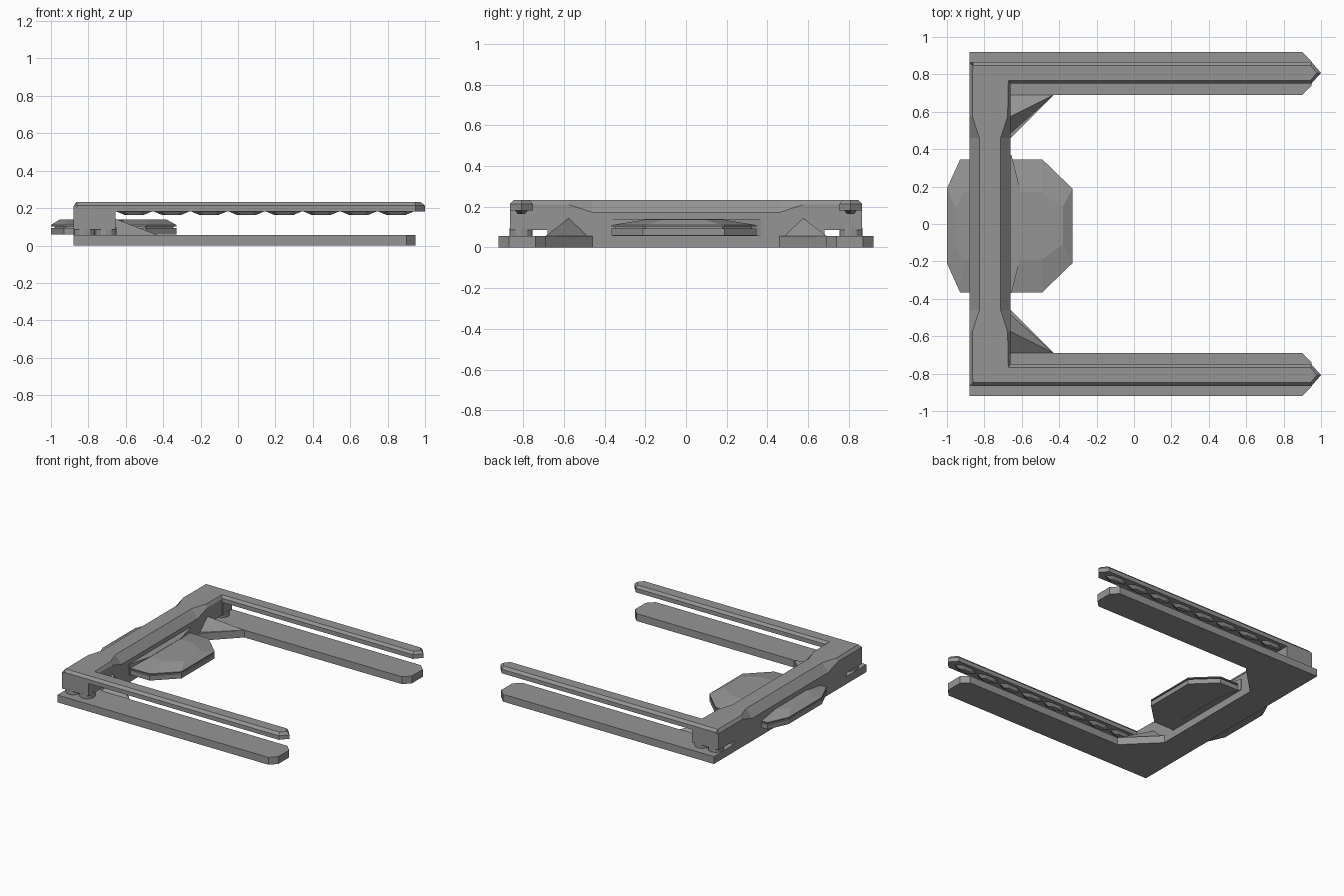
import bpy, bmesh

cube = bpy.data.objects.get("Cube")
if cube:
    bpy.data.objects.remove(cube, do_unlink=True)

grey = bpy.data.materials.new("plain grey")
grey.use_nodes = True
grey.diffuse_color = (0.3, 0.3, 0.3, 1)
grey.node_tree.nodes["Principled BSDF"].inputs["Base Color"].default_value = (0.3, 0.3, 0.3, 1)


def finish(name, bm):
    """Turn a bmesh into a grey object with outward normals."""
    bmesh.ops.recalc_face_normals(bm, faces=bm.faces[:])
    mesh = bpy.data.meshes.new(name)
    bm.to_mesh(mesh)
    bm.free()
    mesh.materials.append(grey)
    obj = bpy.data.objects.new(name, mesh)
    bpy.context.collection.objects.link(obj)
    return obj


def loft(name, rings):
    """Skin a stack of equal-length point rings and cap both ends."""
    bm = bmesh.new()
    loops = [[bm.verts.new(p) for p in ring] for ring in rings]
    n = len(loops[0])
    for a, b in zip(loops, loops[1:]):
        for i in range(n):
            j = (i + 1) % n
            bm.faces.new((a[i], a[j], b[j], b[i]))
    bm.faces.new(loops[0])
    bm.faces.new(loops[-1])
    return finish(name, bm)


def level(outline, z):
    return [(x, y, z) for x, y in outline]


def hull(name, points):
    bm = bmesh.new()
    verts = [bm.verts.new(p) for p in points]
    bmesh.ops.convex_hull(bm, input=verts)
    bmesh.ops.dissolve_limit(bm, angle_limit=0.01, verts=bm.verts[:], edges=bm.edges[:])
    return finish(name, bm)


def foot(name, x, y):
    bm = bmesh.new()
    bmesh.ops.create_cone(bm, cap_ends=True, segments=12, radius1=0.056, radius2=0.056, depth=0.05)
    bmesh.ops.translate(bm, vec=(x, y, 0.07), verts=bm.verts[:])
    return finish(name, bm)


# Base: U-shaped plate with clipped arm tips
half = [(-0.66, 0.46), (-0.43, 0.69), (0.9, 0.69), (0.95, 0.74),
        (0.95, 0.87), (0.9, 0.92), (-0.88, 0.92)]
outline = half + [(x, -y) for x, y in reversed(half)]
loft("base_plate", [level(outline, 0), level(outline, 0.056)])

# Upper frame: one mitred bar running arm, crossbar, arm
def bar_ring(outer, inner, z_low, z_side):
    (ox, oy), (ix, iy), (tx, ty), (sx, sy) = outer[0], inner[0], outer[1], inner[1]
    return [(ox, oy, z_low), (ox, oy, z_side), (tx, ty, 0.232),
            (sx, sy, 0.232), (ix, iy, z_side), (ix, iy, z_low)]

def cross_ring(y, inset, z_side, z_low):
    return bar_ring([(-0.88, y), (-0.88 + inset, y)], [(-0.66, y), (-0.66 - inset, y)], z_low, z_side)

def corner_ring(s, z_low):
    return bar_ring([(-0.88, s * 0.865), (-0.862, s * 0.847)],
                    [(-0.66, s * 0.752), (-0.672, s * 0.768)], z_low, 0.21)

loft("crossbar", [corner_ring(-1, 0.085), cross_ring(-0.575, 0.016, 0.21, 0.085),
                  cross_ring(-0.46, 0.053, 0.172, 0.085), cross_ring(0.46, 0.053, 0.172, 0.085),
                  cross_ring(0.575, 0.016, 0.21, 0.085), corner_ring(1, 0.085)])

# Solid wall joining crossbar and base
wall = [(-0.88, -0.68), (-0.66, -0.68), (-0.66, 0.68), (-0.88, 0.68)]
loft("lower_wall", [level(wall, 0.03), level(wall, 0.1)])

# Inner bulge of the wall behind the pad
bulge = [(-0.67, -0.37), (-0.655, -0.37), (-0.61, -0.19), (-0.61, 0.19), (-0.655, 0.37), (-0.67, 0.37)]
loft("wall_bulge", [level(bulge, 0.056), level(bulge, 0.14)])

for s, side in ((1, "back"), (-1, "front")):
    # Corner block over the feet
    block = [(-0.88, s * 0.752), (-0.655, s * 0.752), (-0.655, s * 0.865), (-0.88, s * 0.865)]
    loft(side + "_corner_block", [level(block, 0.085), level(block, 0.205)])
    for x, place in ((-0.82, "outer"), (-0.705, "inner")):
        foot(f"{side}_{place}_foot", x, s * 0.81)

    # Upper arm with bevelled top and pointed end
    rim = [(-0.67, s * 0.752), (0.95, s * 0.752), (1.0, s * 0.808), (0.95, s * 0.865), (-0.86, s * 0.865)]
    top = [(-0.672, s * 0.768), (0.945, s * 0.768), (0.978, s * 0.808), (0.945, s * 0.847), (-0.862, s * 0.847)]
    loft(side + "_upper_arm", [level(rim, 0.182), level(rim, 0.213), level(top, 0.232)])

    # Row of tapered grips under the arm
    for i in range(8):
        x = -0.555 + 0.2 * i
        wide = [(x - 0.1, s * 0.808), (x - 0.05, s * 0.775), (x + 0.05, s * 0.775),
                (x + 0.1, s * 0.808), (x + 0.05, s * 0.841), (x - 0.05, s * 0.841)]
        narrow = [(x + (px - x) * 0.5, s * 0.808 + (py - s * 0.808) * 0.5) for px, py in wide]
        loft(f"{side}_grip_{i + 1}", [level(wide, 0.184), level(narrow, 0.163)])

    # Sloped gusset in the inner corner
    hull(side + "_gusset", [(-0.67, s * 0.46, 0.04), (-0.67, s * 0.57, 0.148), (-0.67, s * 0.69, 0.056),
                            (-0.43, s * 0.69, 0.056), (-0.67, s * 0.46, 0.02), (-0.67, s * 0.69, 0.02),
                            (-0.43, s * 0.69, 0.02)])

# Octagonal pad through the crossbar, with a grooved rim and faceted top
def octagon(x0, xa, xb, x1, y_flat, y_max):
    right = [(x1, y_flat), (xb, y_max), (xa, y_max), (x0, y_flat)]
    ring = right + [(x, -y) for x, y in reversed(right)]
    return [(x, y - 0.01) for x, y in ring]

rim = octagon(-1.0, -0.93, -0.49, -0.33, 0.2, 0.355)
groove = octagon(-0.98, -0.92, -0.495, -0.345, 0.19, 0.335)
crown = octagon(-0.955, -0.91, -0.49, -0.38, 0.1, 0.18)
loft("pad", [level(rim, 0.058), level(rim, 0.094), level(groove, 0.094),
             level(groove, 0.102), level(rim, 0.102), level(rim, 0.11), level(crown, 0.138)])
